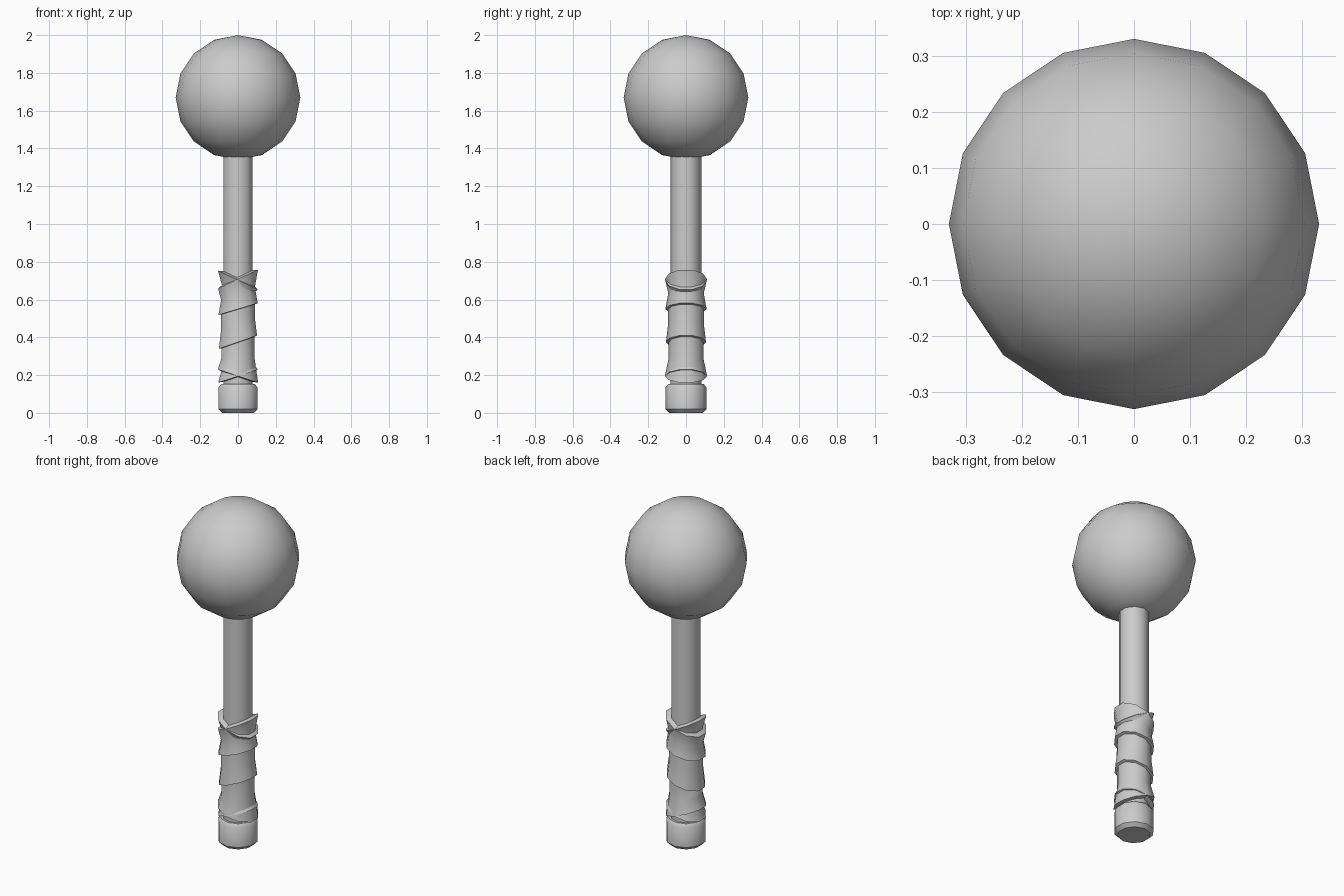
import bpy
import math

cube = bpy.data.objects.get("Cube")
if cube:
    bpy.data.objects.remove(cube, do_unlink=True)

SIDES = 10

grey = bpy.data.materials.new("plain_grey")
grey.use_nodes = True
grey.diffuse_color = (0.6, 0.6, 0.6, 1)
grey.node_tree.nodes["Principled BSDF"].inputs["Base Color"].default_value = (0.6, 0.6, 0.6, 1)


def finish(obj, angle):
    obj.data.materials.append(grey)
    bpy.ops.object.select_all(action="DESELECT")
    obj.select_set(True)
    bpy.context.view_layer.objects.active = obj
    bpy.ops.object.shade_smooth_by_angle(angle=math.radians(angle))


def lathe(name, profile, closed=False):
    """Ten-sided turned part; profile points are (radius, height, tilt towards +x)."""
    verts, faces = [], []
    for r, z, tilt in profile:
        for i in range(SIDES):
            a = math.pi / 2 + math.tau * i / SIDES
            x, y = r * math.cos(a), r * math.sin(a)
            verts.append((x, y, z + tilt * x))
    n = len(profile)
    for k in range(n if closed else n - 1):
        low, high = k * SIDES, (k + 1) % n * SIDES
        for i in range(SIDES):
            j = (i + 1) % SIDES
            faces.append((low + i, low + j, high + j, high + i))
    if not closed:
        faces.append(tuple(reversed(range(SIDES))))
        faces.append(tuple(range((n - 1) * SIDES, n * SIDES)))
    mesh = bpy.data.meshes.new(name)
    mesh.from_pydata(verts, [], faces)
    obj = bpy.data.objects.new(name, mesh)
    bpy.context.collection.objects.link(obj)
    finish(obj, 40)


def wrap(name, low, low_tilt, high, high_tilt, low_r, mid_r, high_r):
    """Waisted sleeve with slanted, bevelled rims, hollow around the shaft."""
    mid, mid_tilt = (low + high) / 2, (low_tilt + high_tilt) / 2
    inner = 0.078
    lathe(name, [
        (inner, low, low_tilt),
        (low_r, low + 0.005, low_tilt),
        (mid_r, mid, mid_tilt),
        (high_r, high - 0.012, high_tilt),
        (inner, high, high_tilt),
    ], closed=True)


# Round head
bpy.ops.mesh.primitive_uv_sphere_add(segments=16, ring_count=8, radius=0.33, location=(0, 0, 1.67))
head = bpy.context.object
head.name = "round_head"
finish(head, 60)

# Shaft and pommel
lathe("shaft", [(0.081, 0.1, 0), (0.081, 1.4, 0)])
lathe("pommel", [(0.088, 0, 0), (0.108, 0.02, 0), (0.108, 0.135, 0), (0.094, 0.153, 0)])

# Slanted grip wraps, overlapping from the bottom up
wrap("grip_wrap_lower", 0.19, -0.33, 0.39, 0.35, 0.112, 0.092, 0.092)
wrap("grip_wrap_middle", 0.37, 0.35, 0.56, 0.3, 0.106, 0.095, 0.094)
wrap("grip_wrap_upper", 0.545, 0.3, 0.72, 0.47, 0.109, 0.094, 0.111)

# Crossing end wraps slanting the other way
wrap("grip_end_top", 0.6, 0, 0.715, -0.47, 0.088, 0.09, 0.111)
wrap("grip_end_bottom", 0.19, 0.33, 0.29, 0, 0.11, 0.091, 0.088)
